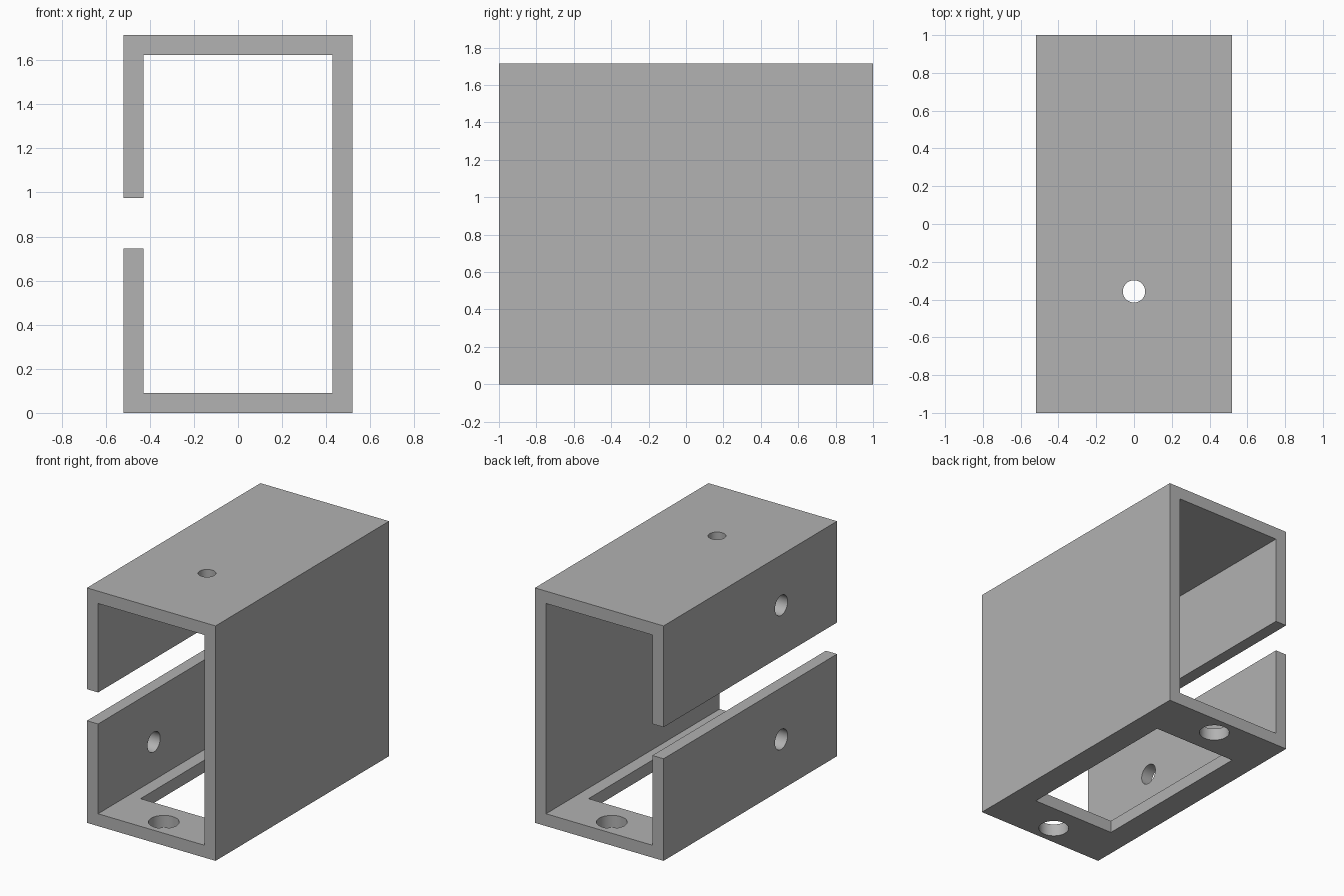
import bpy, bmesh
from math import pi
from mathutils import Matrix, Vector

if "Cube" in bpy.data.objects:
    bpy.data.objects.remove(bpy.data.objects["Cube"], do_unlink=True)

W, L, H, T = 0.519, 1.0, 1.714, 0.09        # half width, half length, height, wall
SLOT_LOW, SLOT_HIGH = 0.745, 0.975
HOLE_Y = -0.357

grey = bpy.data.materials.new("plain grey")
grey.use_nodes = True
colour = (0.445, 0.445, 0.445, 1)
grey.diffuse_color = colour
grey.node_tree.nodes["Principled BSDF"].inputs["Base Color"].default_value = colour


def make_object(name, bm):
    bmesh.ops.recalc_face_normals(bm, faces=bm.faces)
    mesh = bpy.data.meshes.new(name)
    bm.to_mesh(mesh)
    bm.free()
    mesh.materials.append(grey)
    obj = bpy.data.objects.new(name, mesh)
    bpy.context.collection.objects.link(obj)
    return obj


def drill(name, centre, radius, axis):
    bm = bmesh.new()
    turn = Matrix.Rotation(pi / 2, 4, "Y") if axis == "X" else Matrix()
    bmesh.ops.create_cone(bm, cap_ends=True, segments=48, radius1=radius,
                          radius2=radius, depth=4 * T,
                          matrix=Matrix.Translation(centre) @ turn)
    return make_object(name, bm)


def block(name, centre, size):
    bm = bmesh.new()
    bmesh.ops.create_cube(bm, size=1, matrix=Matrix.Translation(centre)
                          @ Matrix.Diagonal((*size, 1)))
    return make_object(name, bm)


# Slotted box channel: C-shaped section extruded along its length
section = [(-W, SLOT_LOW), (-W, 0), (W, 0), (W, H), (-W, H), (-W, SLOT_HIGH),
           (T - W, SLOT_HIGH), (T - W, H - T), (W - T, H - T),
           (W - T, T), (T - W, T), (T - W, SLOT_LOW)]
bm = bmesh.new()
face = bm.faces.new([bm.verts.new((x, -L, z)) for x, z in section])
end = bmesh.ops.extrude_face_region(bm, geom=[face], use_keep_orig=True)["geom"]
bmesh.ops.translate(bm, vec=(0, 2 * L, 0),
                    verts=[v for v in end if isinstance(v, bmesh.types.BMVert)])
channel = make_object("slotted_channel", bm)

# Cutters: top hole, two holes in the slotted wall, floor window and floor holes
cutters = [drill("top_hole", Vector((0, HOLE_Y, H - T / 2)), 0.059, "Z"),
           block("floor_window", Vector((0, 0, T / 2)), (0.67, 1.29, 4 * T))]
for z in (0.368, H - 0.368):
    cutters.append(drill("side_hole", Vector((T / 2 - W, HOLE_Y, z)), 0.073, "X"))
for side in (-1, 1):
    cutters.append(drill("floor_hole", Vector((0, side * 0.855, T / 2)), 0.102, "Z"))

for cutter in cutters:
    cut = channel.modifiers.new(cutter.name, "BOOLEAN")
    cut.operation = "DIFFERENCE"
    cut.solver = "EXACT"
    cut.object = cutter
    cutter.hide_render = True

# Keep the finished shape and discard the cutters
bpy.context.view_layer.update()
graph = bpy.context.evaluated_depsgraph_get()
finished = bpy.data.meshes.new_from_object(channel.evaluated_get(graph))
channel.modifiers.clear()
channel.data = finished
for cutter in cutters:
    bpy.data.objects.remove(cutter, do_unlink=True)

# Smooth hole walls with crisp edges
bpy.ops.object.select_all(action="DESELECT")
channel.select_set(True)
bpy.context.view_layer.objects.active = channel
bpy.ops.object.shade_smooth_by_angle(angle=pi / 6)
